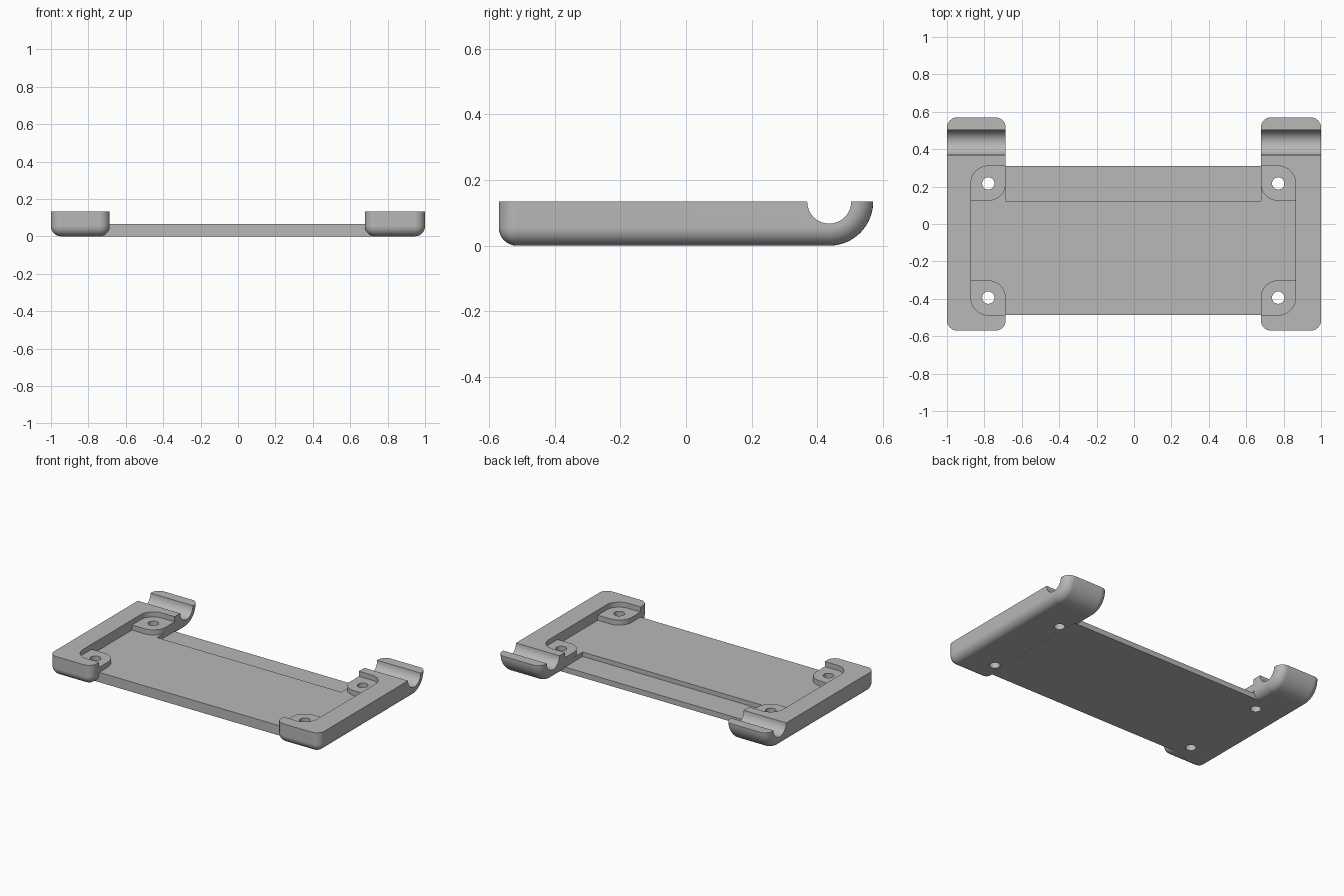
import bpy, bmesh, math

if "Cube" in bpy.data.objects:
    bpy.data.objects.remove(bpy.data.objects["Cube"], do_unlink=True)

grey = bpy.data.materials.new("light_grey")
grey.use_nodes = True
colour = (0.48, 0.48, 0.48, 1)
grey.diffuse_color = colour
grey.node_tree.nodes["Principled BSDF"].inputs["Base Color"].default_value = colour

HEIGHT, FLOOR, SHELF, BOSS = 0.134, 0.066, 0.036, 0.1
FRONT, BACK = -0.57, 0.57          # rail ends
Y0, Y1 = -0.487, 0.31              # plate front and back
HOLE_Y = (-0.394, 0.217)
R = 0.093                          # boss and pocket corner radius
FILLET = 0.055
SHIFT = -0.004                     # the inner features sit slightly off centre
INNER, OUTER, HOLE_X = 0.682, 0.868, 0.775


def arc(cx, cy, r, start, end, n=12):
    steps = [math.radians(start + (end - start) * i / n) for i in range(n + 1)]
    return [(cx + r * math.cos(a), cy + r * math.sin(a)) for a in steps]


def prism(name, outline, lo, hi, axis="z"):
    """Extrude a 2D outline along z, or a (y, z) outline along x."""
    bm = bmesh.new()
    place = (lambda p: (p[0], p[1], lo)) if axis == "z" else (lambda p: (lo, p[0], p[1]))
    face = bm.faces.new([bm.verts.new(place(p)) for p in outline])
    new = bmesh.ops.extrude_face_region(bm, geom=[face])["geom"]
    move = (0, 0, hi - lo) if axis == "z" else (hi - lo, 0, 0)
    bmesh.ops.translate(bm, vec=move, verts=[g for g in new if isinstance(g, bmesh.types.BMVert)])
    bmesh.ops.recalc_face_normals(bm, faces=bm.faces)
    mesh = bpy.data.meshes.new(name)
    bm.to_mesh(mesh)
    bm.free()
    obj = bpy.data.objects.new(name, mesh)
    bpy.context.collection.objects.link(obj)
    return obj


def box(x0, x1, y0, y1):
    return [(x0, y0), (x1, y0), (x1, y1), (x0, y1)]


def cut(obj, cutter):
    mod = obj.modifiers.new("cut", "BOOLEAN")
    mod.operation, mod.solver, mod.object = "DIFFERENCE", "EXACT", cutter
    bpy.context.view_layer.objects.active = obj
    bpy.ops.object.modifier_apply(modifier=mod.name)
    bpy.data.objects.remove(cutter, do_unlink=True)


def finish(obj):
    obj.data.materials.clear()
    obj.data.materials.append(grey)
    bpy.ops.object.select_all(action="DESELECT")
    obj.select_set(True)
    bpy.context.view_layer.objects.active = obj
    bpy.ops.object.shade_smooth_by_angle(angle=math.radians(30))
    normals = obj.modifiers.new("flat_normals", "WEIGHTED_NORMAL")
    normals.keep_sharp = True


def round_rail(obj):
    """Fillet the end caps and the lower front edge, leaving the top sharp."""
    bm = bmesh.new()
    bm.from_mesh(obj.data)
    edges = []
    for e in bm.edges:
        a, b = (v.co for v in e.verts)
        on_cap = abs(a.x - b.x) < 1e-4
        top = min(a.z, b.z) > HEIGHT - 1e-4
        front_low = max(a.y, b.y) < FRONT + 1e-4 and max(a.z, b.z) < 1e-4
        if (on_cap and not top) or front_low:
            edges.append(e)
    bmesh.ops.bevel(bm, geom=edges, offset=FILLET, offset_type="OFFSET", segments=8,
                    profile=0.5, affect="EDGES", clamp_overlap=False)
    bm.to_mesh(obj.data)
    bm.free()


GROOVE_Y = BACK - HEIGHT

for side, name in ((1, "left_rail"), (-1, "right_rail")):
    def plan(points):
        return [(side * x + SHIFT, y) for x, y in points]

    # rail body with a round rear lip
    profile = [(FRONT, HEIGHT), (FRONT, 0)] + arc(GROOVE_Y, HEIGHT, HEIGHT, -90, 0, 20)
    x0, x1 = sorted((side * INNER + SHIFT, side))
    rail = prism(name, profile, x0, x1, "x")
    round_rail(rail)

    # round groove across the rear
    cut(rail, prism("groove", arc(GROOVE_Y, HEIGHT, 0.067, 0, 348.75, 31), x0 - 0.1, x1 + 0.1, "x"))

    # pocket with rounded corners, down to the boss tops
    pocket = [(0.5, Y0)] + arc(OUTER - R, Y0 + R, R, -90, 0) + \
        arc(OUTER - R, Y1 - R, R, 0, 90) + [(0.5, Y1)]
    cut(rail, prism("pocket", plan(pocket), BOSS, 0.3))

    # deeper floor running between and around the two bosses
    low, high = HOLE_Y
    floor = [(0.5, low)] + arc(HOLE_X, low, R, 180, 90) + [(OUTER, low + R), (OUTER, high - R)] + \
        arc(HOLE_X, high, R, 270, 180) + [(0.5, high)]
    cut(rail, prism("floor", plan(floor), FLOOR, 0.2))

    # screw holes
    for y in HOLE_Y:
        cut(rail, prism("hole", plan(arc(HOLE_X, y, 0.033, 0, 345, 23)), -0.1, 0.3))
    finish(rail)

# base plate tucked under both rails, with a lower shelf along the back
reach = INNER + 0.05
plate = prism("base_plate", box(SHIFT - reach, SHIFT + reach, Y0, Y1), 0, FLOOR)
cut(plate, prism("shelf", box(SHIFT - INNER, SHIFT + INNER, HOLE_Y[1] - R, Y1 + 0.1), SHELF, 0.2))
finish(plate)
